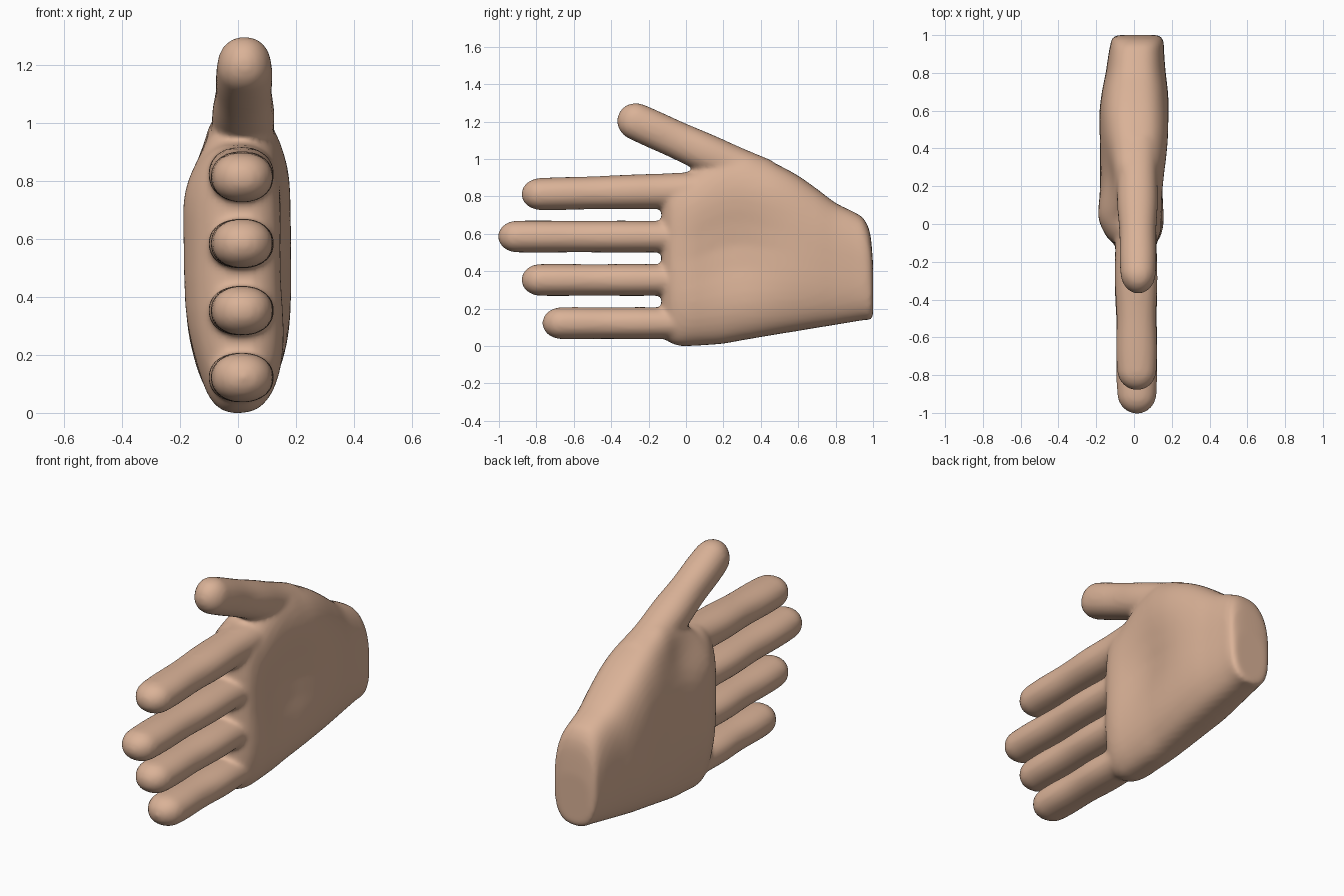
import bpy, bmesh, math
from mathutils import Vector

cube = bpy.data.objects.get("Cube")
if cube:
    bpy.data.objects.remove(cube, do_unlink=True)

skin = bpy.data.materials.new("skin")
skin.use_nodes = True
skin.diffuse_color = (0.70, 0.445, 0.31, 1)
skin.node_tree.nodes["Principled BSDF"].inputs["Base Color"].default_value = skin.diffuse_color

bm = bmesh.new()
SIDES = 48


def power(v, e):
    return math.copysign(abs(v) ** e, v)


def loft(rings):
    """Skin a closed tube through rings of points."""
    rows = [[bm.verts.new(p) for p in ring] for ring in rings]
    for a, b in zip(rows, rows[1:]):
        for i in range(SIDES):
            j = (i + 1) % SIDES
            bm.faces.new((a[i], a[j], b[j], b[i]))
    bm.faces.new(rows[0][::-1])
    bm.faces.new(rows[-1])


def ring(centre, half_x, half_up, up, e):
    pts = []
    for i in range(SIDES):
        t = math.tau * i / SIDES
        pts.append(centre + Vector((half_x * power(math.cos(t), e), 0, 0))
                   + up * (half_up * power(math.sin(t), e)))
    return pts


def digit(root, tip, half_x, half_up, flare_x, flare_up):
    """Straight finger with soft joints, a rounded tip and a flared root."""
    root, tip = Vector(root), Vector(tip)
    axis = tip - root
    length = axis.length
    axis.normalize()
    up = axis.cross(Vector((1, 0, 0))).normalized()
    rings = []
    steps = 40
    for k in range(steps + 1):
        t = math.sin(k / steps * math.pi / 2) * 0.9995
        left = (1 - t) * length
        cap = 0.1
        s = 1 if left > cap else math.sqrt(1 - (1 - left / cap) ** 2)
        joint = 0.03 * math.cos(t * math.pi * 5)
        sx = s * (1 + joint + flare_x * (1 - t))
        su = s * (1 + joint / 3 + flare_up * (1 - t) ** 1.5)
        rings.append(ring(root + axis * (t * length), half_x * sx, half_up * su, up, 0.92))
    loft(rings)


def blend(rows, steps):
    """Smooth curve through rows of section values."""
    out = []
    for i in range(len(rows) - 1):
        a, b = rows[max(i - 1, 0)], rows[i]
        c, d = rows[i + 1], rows[min(i + 2, len(rows) - 1)]
        for k in range(steps):
            t = k / steps
            out.append([q + 0.5 * t * (r - p + t * (2 * p - 5 * q + 4 * r - s
                        + t * (3 * (q - r) + s - p)))
                        for p, q, r, s in zip(a, b, c, d)])
    return out + [rows[-1]]


def mound(p, y, z, radius, height):
    return height * math.exp(-((p.y - y) ** 2 + (p.z - z) ** 2) / radius ** 2)


# palm: y, bottom, top, dorsal x, palmar x
sections = [
    (1.0, 0.15, 0.44, -0.09, 0.13), (0.985, 0.14, 0.60, -0.115, 0.15),
    (0.95, 0.138, 0.68, -0.125, 0.158), (0.9, 0.13, 0.715, -0.135, 0.16),
    (0.8, 0.113, 0.765, -0.15, 0.168), (0.7, 0.097, 0.84, -0.17, 0.18),
    (0.6, 0.08, 0.91, -0.182, 0.185), (0.5, 0.064, 0.965, -0.182, 0.182),
    (0.4, 0.047, 1.01, -0.18, 0.175), (0.3, 0.03, 1.05, -0.18, 0.17),
    (0.2, 0.012, 1.04, -0.18, 0.17), (0.1, 0.004, 0.98, -0.185, 0.172),
    (0.03, 0.0, 0.935, -0.185, 0.172), (-0.03, 0.0, 0.925, -0.165, 0.162),
    (-0.08, 0.015, 0.915, -0.135, 0.14), (-0.115, 0.04, 0.89, -0.09, 0.10),
    (-0.13, 0.08, 0.85, -0.05, 0.06),
]
palm = []
for y, low, high, x0, x1 in blend(sections, 4):
    pts = ring(Vector(((x0 + x1) / 2, y, (low + high) / 2)),
               (x1 - x0) / 2, (high - low) / 2, Vector((0, 0, 1)), 0.72)
    for p in pts:
        side = max(-1, min(1, p.x / 0.08))
        if side > 0:
            # hollow of the palm, thumb muscle and outer heel
            p.x += side * (mound(p, 0.2, 0.52, 0.24, -0.045)
                           + mound(p, 0.42, 0.86, 0.2, 0.022)
                           + mound(p, 0.35, 0.2, 0.2, 0.012))
        else:
            # web beside the thumb, knuckle and outer edge of the back
            p.x += side * (mound(p, 0.25, 0.88, 0.15, -0.035)
                           + mound(p, 0.04, 0.77, 0.13, 0.018)
                           + mound(p, 0.05, 0.12, 0.18, -0.025))
    palm.append(pts)
loft(palm)

# four fingers: root height, tip height, tip y, root flare
for root_z, z, tip, flare in ((0.122, 0.122, -0.768, 0), (0.353, 0.353, -0.88, 0),
                              (0.584, 0.585, -1.005, 0), (0.832, 0.81, -0.88, 0.18)):
    digit((0.008, 0.1, root_z), (0.016, tip, z), 0.103, 0.085, 0.12, flare)

# thumb
digit((0.015, 0.42, 0.89), (0.023, -0.36, 1.242), 0.089, 0.098, 0.3, 0.1)

bmesh.ops.recalc_face_normals(bm, faces=bm.faces)
mesh = bpy.data.meshes.new("hand")
bm.to_mesh(mesh)
bm.free()
hand = bpy.data.objects.new("hand", mesh)
bpy.context.collection.objects.link(hand)
mesh.materials.append(skin)

# fuse the digits into the palm and soften the joins
fuse = hand.modifiers.new("fuse", "REMESH")
fuse.mode = "VOXEL"
fuse.voxel_size = 0.013
fuse.use_smooth_shade = True
soften = hand.modifiers.new("soften", "SMOOTH")
soften.factor = 0.5
soften.iterations = 10

bpy.ops.object.select_all(action="DESELECT")
hand.select_set(True)
bpy.context.view_layer.objects.active = hand
for name in ("fuse", "soften"):
    bpy.ops.object.modifier_apply(modifier=name)
bpy.ops.object.shade_smooth_by_angle(angle=math.radians(50))
